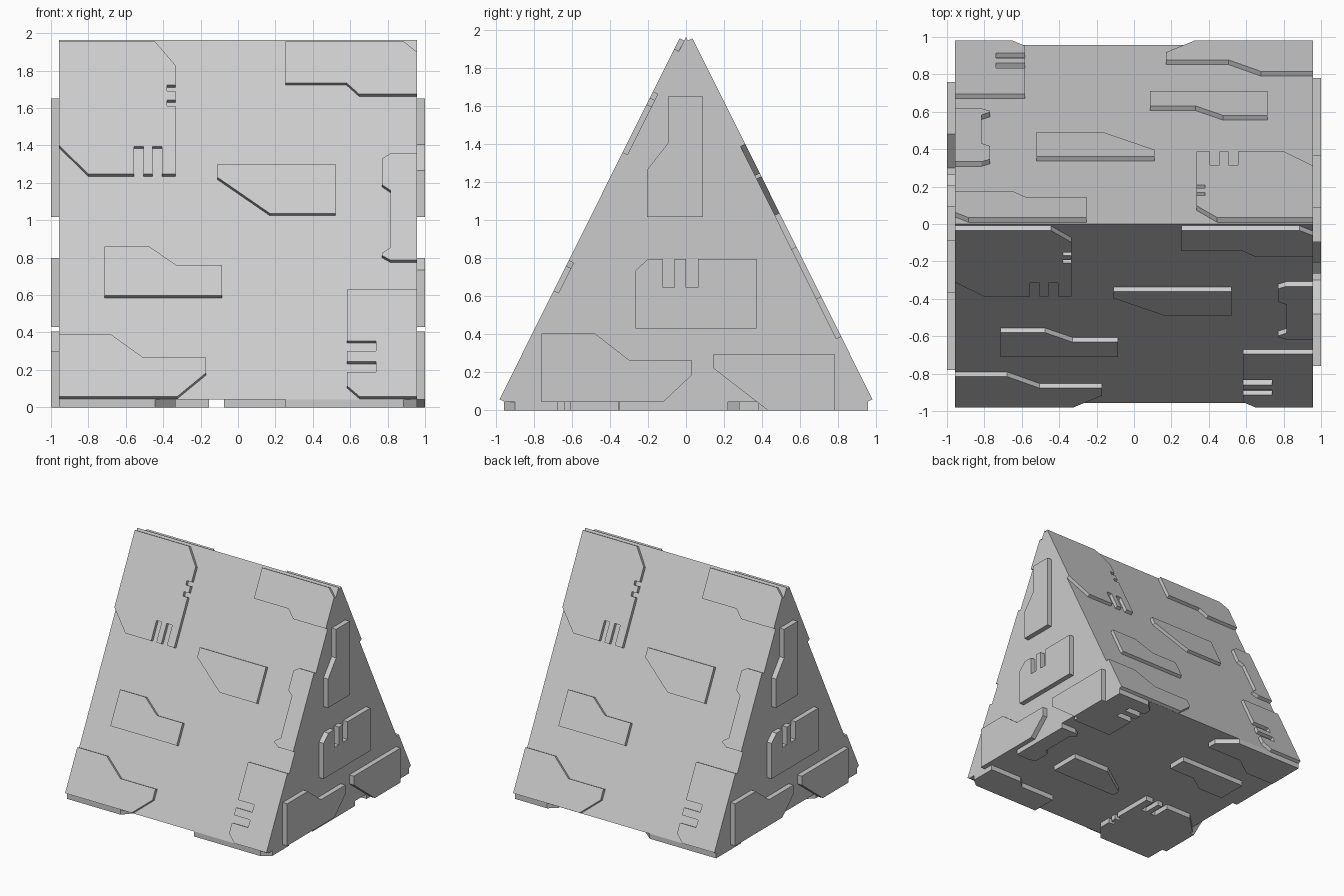
import bpy, bmesh
from mathutils import Vector, Matrix

if "Cube" in bpy.data.objects:
    bpy.data.objects.remove(bpy.data.objects["Cube"])

W, BASE, APEX = 0.957, 0.043, 1.963      # body half width, floor level, ridge height
SLOPE = (APEX - BASE) / W
T_SLOPE, T_FLAT = 0.028, 0.043           # panel thickness on sloped / flat faces


def plate(name, outer, depth):
    """Prism from a planar outline pushed along a vector."""
    bm = bmesh.new()
    verts = [bm.verts.new(p) for p in outer]
    face = bm.faces.new(verts)
    ext = bmesh.ops.extrude_face_region(bm, geom=[face], use_keep_orig=True)
    moved = [g for g in ext["geom"] if isinstance(g, bmesh.types.BMVert)]
    bmesh.ops.translate(bm, verts=moved, vec=depth)
    bmesh.ops.recalc_face_normals(bm, faces=bm.faces)
    me = bpy.data.meshes.new(name)
    bm.to_mesh(me)
    bm.free()
    ob = bpy.data.objects.new(name, me)
    bpy.context.collection.objects.link(ob)
    return ob


def slots_down(x_pairs, edge, deep):
    """Slots cut into a horizontal edge."""
    return [p for a, b in x_pairs for p in ((a, edge), (a, deep), (b, deep), (b, edge))]


def slots_side(z_pairs, edge, deep):
    """Slots cut into a vertical edge."""
    return [p for a, b in z_pairs for p in ((edge, a), (deep, a), (deep, b), (edge, b))]


# Panel outlines shared by the two slopes and the underside (x, height)
top, low = 1.957, 0.0575
SIDE = {
    "notched_corner": [(-W, top), (-0.445, top), (-0.335, 1.83)]
        + slots_side([(1.722, 1.69), (1.642, 1.61)], -0.335, -0.38)
        + [(-0.335, 1.247)]
        + slots_down([(-0.405, -0.458), (-0.505, -0.555)], 1.247, 1.395)
        + [(-0.80, 1.247), (-W, 1.40)],
    "stepped_corner": [(0.253, top), (0.885, top), (W, 1.90), (W, 1.675),
                       (0.647, 1.675), (0.58, 1.735), (0.253, 1.735)],
    "wedge": [(-0.11, 1.30), (0.52, 1.30), (0.52, 1.037), (0.17, 1.037), (-0.11, 1.23)],
    "step": [(-0.715, 0.86), (-0.475, 0.86), (-0.33, 0.76), (-0.085, 0.76),
             (-0.085, 0.597), (-0.715, 0.597)],
    "foot_corner": [(-W, 0.39), (-0.68, 0.39), (-0.505, 0.265), (-0.17, 0.265),
                    (-0.17, 0.185), (-0.325, low), (-W, low)],
    "slotted_corner": [(0.583, 0.63), (W, 0.63), (W, low), (0.65, low), (0.583, 0.115)]
        + slots_side([(0.19, 0.245), (0.30, 0.355)], 0.583, 0.737),
    "clip": [(W, 1.357), (0.815, 1.357), (0.77, 1.33), (0.77, 1.19), (0.815, 1.16),
             (0.815, 0.855), (0.77, 0.825), (0.77, 0.812), (0.815, 0.787), (W, 0.787)],
}
# End panel outlines (y, z)
END = {
    "tall": [(-0.095, 1.65), (0.09, 1.65), (0.09, 1.017), (-0.205, 1.017),
             (-0.205, 1.265), (-0.095, 1.405)],
    "forked": [(-0.2, 0.797)]
        + slots_down([(-0.12, -0.06), (0.0, 0.062)], 0.797, 0.645)
        + [(0.37, 0.797), (0.37, 0.43), (-0.265, 0.43), (-0.265, 0.735)],
    "foot": [(-0.76, 0.405), (-0.48, 0.405), (-0.3, 0.265), (0.03, 0.265),
             (0.03, 0.185), (-0.12, BASE), (-0.76, BASE)],
    "edge": [(0.145, 0.297), (0.78, 0.297), (0.78, 0), (0.43, 0), (0.145, 0.22)],
}
UNDER_SHIFT = {"wedge": (0.035, -0.06), "step": (-0.07, 0.03)}

# Triangular body
plate("prism_body", [Vector((-W, -W, BASE)), Vector((-W, W, BASE)), Vector((-W, 0, APEX))],
      Vector((2 * W, 0, 0)))

normal = Vector((0, -SLOPE, 1)).normalized()
start = Vector((0, -W, BASE)) + normal * T_SLOPE
half_turn = Matrix.Rotation(3.141592653589793, 4, 'Z')

# Slope and end panels, each repeated by a half turn
for label, turn in (("front", Matrix()), ("back", half_turn)):
    for name, pts in SIDE.items():
        outer = [turn @ Vector((x, start.y + (z - start.z) / SLOPE, z)) for x, z in pts]
        plate(f"{label}_{name}_panel", outer, turn @ (-normal * T_SLOPE))
for label, turn in (("right", Matrix()), ("left", half_turn)):
    for name, pts in END.items():
        outer = [turn @ Vector((W + T_FLAT, y, z)) for y, z in pts]
        plate(f"{label}_{name}_panel", outer, turn @ Vector((-T_FLAT, 0, 0)))

# Underside panels
mid, scale = (top + low) / 2, 2 * W / (top - low)
for name, pts in SIDE.items():
    dx, dy = UNDER_SHIFT.get(name, (0, 0))
    outer = [Vector((x + dx, dy - (z - mid) * scale, 0)) for x, z in pts]
    plate(f"under_{name}_panel", outer, Vector((0, 0, BASE)))
